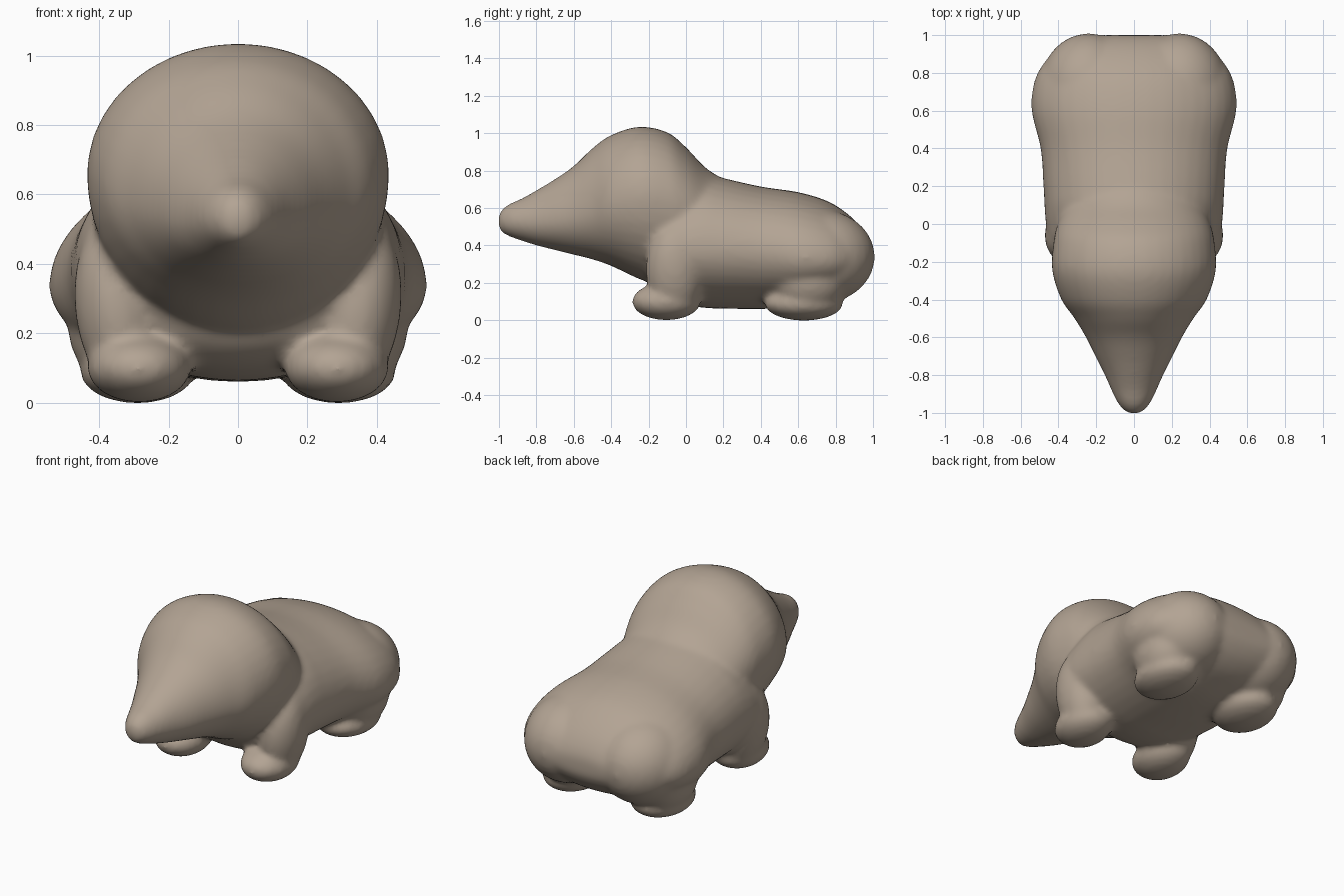
import bpy, math
from mathutils import Vector

if "Cube" in bpy.data.objects:
    bpy.data.objects.remove(bpy.data.objects["Cube"])

fur = bpy.data.materials.new("tan_fur")
fur.diffuse_color = (0.45, 0.37, 0.295, 1)
fur.use_nodes = True
fur.node_tree.nodes["Principled BSDF"].inputs["Base Color"].default_value = fur.diffuse_color
SEG, STEPS = 40, 6


def catmull(p0, p1, p2, p3, t):
    return [0.5 * (2 * b + (c - a) * t + (2 * a - 5 * b + 4 * c - d) * t * t
                   + (3 * b - a - 3 * c + d) * t ** 3)
            for a, b, c, d in zip(p0, p1, p2, p3)]


def loft(name, rows):
    """Egg-shaped rings along y. Row: y, top z, widest z, bottom z, half width."""
    pts = []
    for i in range(len(rows) - 1):
        p0, p3 = rows[max(i - 1, 0)], rows[min(i + 2, len(rows) - 1)]
        pts += [catmull(p0, rows[i], rows[i + 1], p3, k / STEPS) for k in range(STEPS)]
    pts.append(rows[-1])
    verts = []
    for y, top, mid, bot, w in pts:
        for s in range(SEG):
            a = 2 * math.pi * s / SEG
            h = top - mid if math.sin(a) > 0 else mid - bot
            verts.append((w * math.cos(a), y, mid + h * math.sin(a)))
    faces = [(r * SEG + s, r * SEG + (s + 1) % SEG,
              (r + 1) * SEG + (s + 1) % SEG, (r + 1) * SEG + s)
             for r in range(len(pts) - 1) for s in range(SEG)]
    faces += [tuple(range(SEG))[::-1], tuple(range(len(verts) - SEG, len(verts)))]
    # outward winding
    faces = [f[::-1] for f in faces]
    me = bpy.data.meshes.new(name)
    me.from_pydata(verts, [], faces)
    ob = bpy.data.objects.new(name, me)
    bpy.context.collection.objects.link(ob)
    return ob


def blob(name, loc, radii, rot=(0, 0, 0)):
    bpy.ops.mesh.primitive_uv_sphere_add(segments=32, ring_count=20, location=loc, rotation=rot)
    ob = bpy.context.object
    ob.name, ob.scale = name, radii
    return ob


# head with pointed snout, running back into the neck
head = loft("head", [
    (-1.005, .55, .53, .51, .02), (-.99, .585, .53, .475, .05), (-.95, .62, .53, .45, .085),
    (-.88, .65, .53, .425, .12), (-.8, .695, .53, .40, .155), (-.7, .755, .54, .375, .205),
    (-.6, .825, .56, .35, .255), (-.5, .92, .59, .325, .315), (-.4, .99, .63, .29, .385),
    (-.25, 1.035, .66, .22, .433), (-.1, 1.005, .64, .17, .427), (0, .925, .6, .17, .405),
    (.1, .82, .55, .2, .36), (.2, .755, .5, .25, .3), (.35, .68, .45, .3, .2)])

# long low body, widest at the haunches
body = loft("body", [
    (-.22, .5, .38, .25, .22), (-.18, .6, .39, .17, .37), (-.1, .68, .39, .11, .445),
    (0, .75, .38, .08, .467), (.1, .78, .38, .066, .475), (.2, .76, .38, .062, .48),
    (.4, .715, .37, .06, .495), (.6, .685, .34, .07, .543), (.75, .64, .33, .1, .53),
    (.85, .58, .33, .13, .48), (.93, .505, .33, .18, .40), (.98, .43, .33, .24, .31),
    (1.0, .37, .33, .29, .22)])

parts = [head, body]
for side in (-1, 1):
    # legs, feet and the two rounded lobes of the rump
    parts += [
        blob("front_leg", (side * .345, -.06, .27), (.125, .155, .25), (0, side * .12, 0)),
        blob("front_foot", (side * .285, -.105, .1), (.15, .185, .1)),
        blob("hind_leg", (side * .33, .66, .22), (.16, .2, .18)),
        blob("hind_foot", (side * .29, .63, .088), (.165, .21, .09)),
        blob("rump", (side * .24, .72, .34), (.26, .29, .25)),
    ]

# fuse everything into one soft skin
bpy.ops.object.select_all(action='DESELECT')
for ob in parts:
    ob.select_set(True)
bpy.context.view_layer.objects.active = body
bpy.ops.object.join()
body.name = "animal_body"
bpy.ops.object.transform_apply(location=True, rotation=True, scale=True)
body.data.materials.clear()
body.data.materials.append(fur)
remesh = body.modifiers.new("fuse", 'REMESH')
remesh.mode, remesh.voxel_size, remesh.use_smooth_shade = 'VOXEL', 0.016, True
soft = body.modifiers.new("soften", 'SMOOTH')
soft.factor, soft.iterations = 0.5, 12
